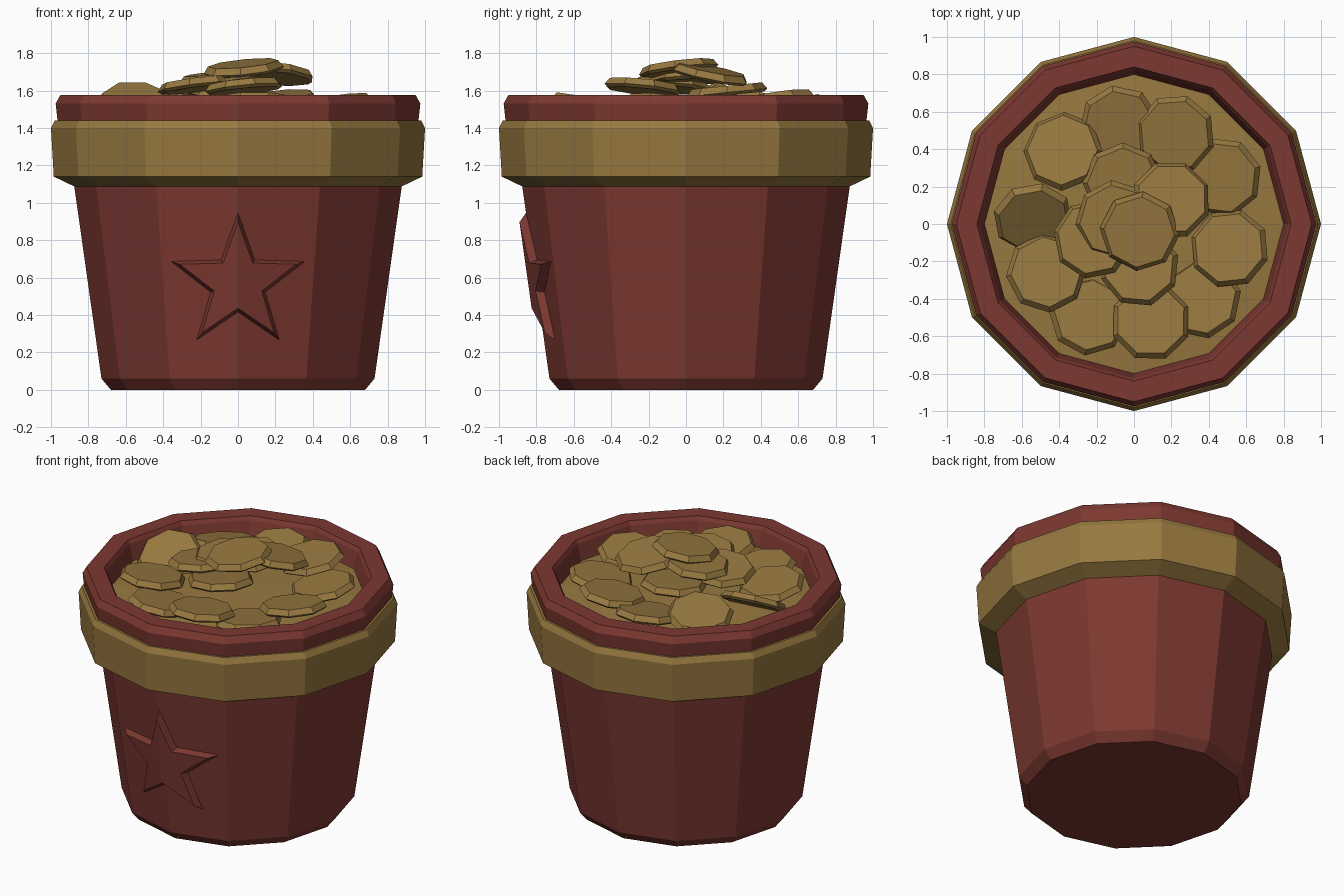
import bpy
import bmesh
from math import sin, cos, tan, pi, radians
from mathutils import Vector, Matrix

SIDES = 12

if "Cube" in bpy.data.objects:
    bpy.data.objects.remove(bpy.data.objects["Cube"], do_unlink=True)


def make_material(name, colour):
    mat = bpy.data.materials.new(name)
    mat.use_nodes = True
    mat.diffuse_color = (*colour, 1)
    mat.node_tree.nodes["Principled BSDF"].inputs["Base Color"].default_value = (*colour, 1)
    return mat


red = make_material("dark_red_clay", (0.205, 0.04, 0.031))
gold = make_material("old_gold", (0.31, 0.19, 0.051))


def finish(bm, name, mat):
    mesh = bpy.data.meshes.new(name)
    bm.to_mesh(mesh)
    bm.free()
    mesh.materials.append(mat)
    obj = bpy.data.objects.new(name, mesh)
    bpy.context.collection.objects.link(obj)
    return obj


def add_lathe(bm, profile, sides, matrix=Matrix(), turn=0.0):
    """Revolve (radius, height) points; a zero radius becomes a pole."""
    rings = []
    for r, z in profile:
        count = sides if r > 0 else 1
        rings.append([bm.verts.new(matrix @ Vector((
            r * cos(turn + 2 * pi * i / sides),
            r * sin(turn + 2 * pi * i / sides), z))) for i in range(count)])
    for low, high in zip(rings, rings[1:]):
        for i in range(sides):
            j = (i + 1) % sides
            if len(low) == 1:
                bm.faces.new((low[0], high[j], high[i]))
            elif len(high) == 1:
                bm.faces.new((low[i], low[j], high[0]))
            else:
                bm.faces.new((low[i], low[j], high[j], high[i]))


def lathe_object(name, profile, mat):
    bm = bmesh.new()
    add_lathe(bm, profile, SIDES)
    return finish(bm, name, mat)


# Tapered pot with a thick rolled lip
BASE_R, BASE_Z, NECK_R, NECK_Z = 0.73, 0.06, 0.875, 1.085
lathe_object("pot", [
    (0, 0), (0.68, 0), (BASE_R, BASE_Z), (NECK_R, NECK_Z), (0.93, 1.4),
    (0.965, 1.44), (0.975, 1.53), (0.95, 1.575), (0.84, 1.575),
    (0.825, 1.55), (0.79, 1.4)], red)

# Gold band under the lip
lathe_object("rim_band", [
    (0.86, 1.08), (0.985, 1.14), (1, 1.4), (0.98, 1.44), (0.94, 1.44)], gold)

# Solid bed under the loose coins
lathe_object("coin_bed", [(0.8, 1.44), (0.4, 1.48), (0, 1.49)], gold)


# Raised star that folds over the front ridge of the pot
def on_wall(x, z, lift):
    radius = BASE_R + (NECK_R - BASE_R) * (z - BASE_Z) / (NECK_Z - BASE_Z)
    return Vector((x, abs(x) * tan(pi / SIDES) - radius - lift, z))


def star_ring(bm, scale, lift):
    ring = []
    for i in range(10):
        r = (0.38 if i % 2 == 0 else 0.155) * scale
        a = pi / 2 + i * pi / 5
        ring.append(bm.verts.new(on_wall(r * cos(a), 0.57 + r * sin(a), lift)))
    return ring


bm = bmesh.new()
outer = star_ring(bm, 1, -0.003)
inner = star_ring(bm, 0.86, 0.042)
centre = bm.verts.new(on_wall(0, 0.57, 0.042))
for i in range(10):
    j = (i + 1) % 10
    bm.faces.new((outer[i], outer[j], inner[j], inner[i]))
    bm.faces.new((inner[i], inner[j], centre))
bmesh.ops.recalc_face_normals(bm, faces=bm.faces)
if sum((f.normal.y for f in bm.faces)) > 0:
    bmesh.ops.reverse_faces(bm, faces=bm.faces)
finish(bm, "front_star", red)

# Loose coins: x, y, z of the middle, then lean of the top face in x and y
COINS = [
    # outer ring
    (-.08, .53, 1.52, 0, -.2), (.22, .48, 1.55, -.1, -.15),
    (-.38, .39, 1.54, -.15, .2), (.47, .25, 1.51, -.15, -.1),
    (-.54, .03, 1.53, .1, -.6), (-.47, -.26, 1.52, .05, .15),
    (.09, -.52, 1.54, 0, .15), (-.24, -.49, 1.49, .1, .15),
    (.36, -.4, 1.49, -.1, .1), (.51, -.13, 1.53, -.15, .1),
    # middle of the heap
    (-.06, .22, 1.6, 0, -.1), (.03, -.23, 1.62, -.1, .1),
    (-.22, -.08, 1.63, -.12, .08), (-.1, .02, 1.67, -.1, -.05),
    # top pair
    (.2, .13, 1.69, .1, .2), (.03, -.04, 1.72, -.1, -.12),
]
COIN_PROFILE = [(0, -.025), (.195, -.025), (.215, -.01), (.19, .025), (0, .025)]

bm = bmesh.new()
for n, (x, y, z, lean_x, lean_y) in enumerate(COINS):
    tilt = Vector((0, 0, 1)).rotation_difference(Vector((lean_x, lean_y, 1)))
    place = Matrix.Translation((x, y, z)) @ tilt.to_matrix().to_4x4()
    add_lathe(bm, COIN_PROFILE, 8, place, radians(10 + 17 * n))
finish(bm, "coins", gold)
